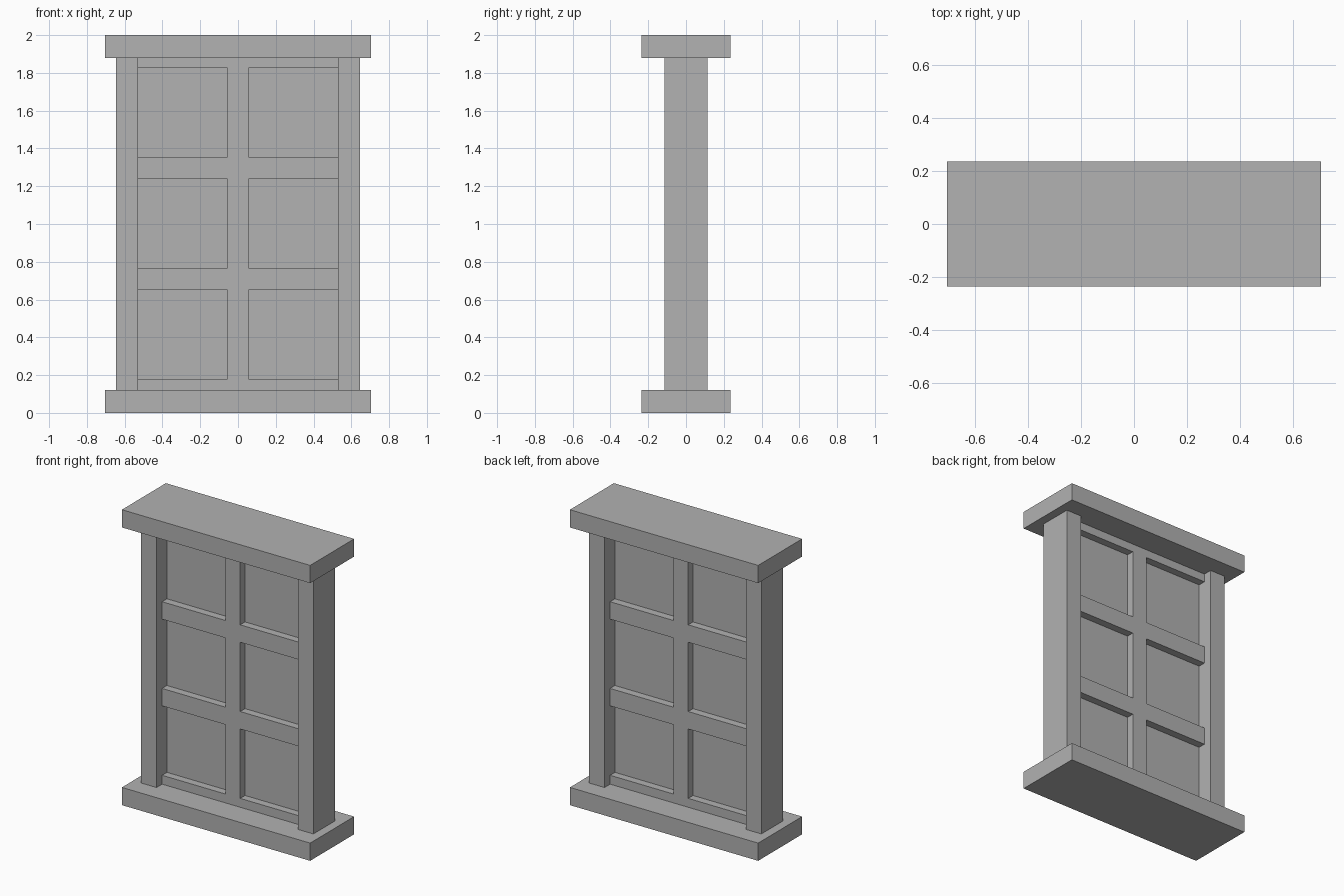
import bpy

cube = bpy.data.objects.get("Cube")
if cube:
    bpy.data.objects.remove(cube, do_unlink=True)

# One plain grey for the whole window
grey = bpy.data.materials.new("plain_grey")
grey.use_nodes = True
colour = (0.445, 0.445, 0.445, 1)
grey.diffuse_color = colour
grey.node_tree.nodes["Principled BSDF"].inputs["Base Color"].default_value = colour


def box(name, x, y, z):
    """Box from (min, max) ranges on each axis."""
    bpy.ops.mesh.primitive_cube_add(size=1, location=[(a + b) / 2 for a, b in (x, y, z)])
    obj = bpy.context.object
    obj.name = name
    obj.scale = [b - a for a, b in (x, y, z)]
    bpy.ops.object.transform_apply(location=False, rotation=False, scale=True)
    obj.data.materials.append(grey)
    return obj


HALF_W, HALF_D, SLAB = 0.705, 0.235, 0.12
JAMB_IN, JAMB_OUT, JAMB_D = 0.53, 0.645, 0.115
BAR_D, BAR_W = 0.055, 0.055
BOTTOM, TOP = SLAB, 2 - SLAB

# Sill and lintel slabs
box("sill", (-HALF_W, HALF_W), (-HALF_D, HALF_D), (0, BOTTOM))
box("lintel", (-HALF_W, HALF_W), (-HALF_D, HALF_D), (TOP, 2))

# Side jambs
box("left_jamb", (JAMB_IN, JAMB_OUT), (-JAMB_D, JAMB_D), (BOTTOM, TOP))
box("right_jamb", (-JAMB_OUT, -JAMB_IN), (-JAMB_D, JAMB_D), (BOTTOM, TOP))

# Centre mullion
box("mullion", (-BAR_W, BAR_W), (-BAR_D, BAR_D), (BOTTOM, TOP))

# Rails between the panes, split on either side of the mullion
rails = {
    "bottom_rail": (BOTTOM, 0.18),
    "lower_rail": (0.65, 0.768),
    "upper_rail": (1.237, 1.355),
    "top_rail": (1.825, TOP),
}
for name, z in rails.items():
    box("left_" + name, (BAR_W, JAMB_IN), (-BAR_D, BAR_D), z)
    box("right_" + name, (-JAMB_IN, -BAR_W), (-BAR_D, BAR_D), z)

# Thin panes set in the middle of the frame
edges = list(rails.values())
for row, (below, above) in enumerate(zip(edges, edges[1:]), 1):
    z = (below[1], above[0])
    box(f"left_pane_{row}", (BAR_W, JAMB_IN), (-0.003, 0.003), z)
    box(f"right_pane_{row}", (-JAMB_IN, -BAR_W), (-0.003, 0.003), z)
